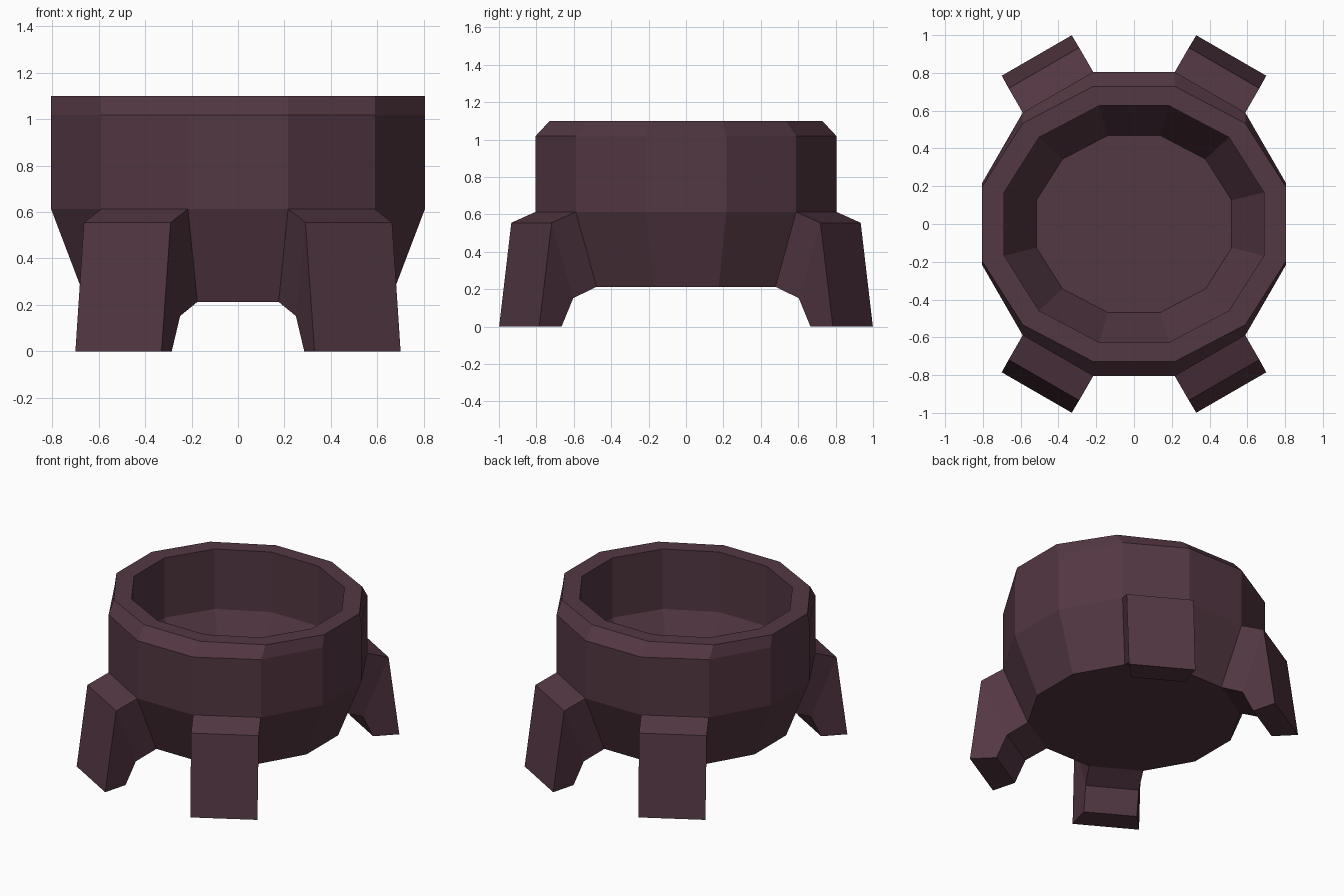
import bpy, bmesh, math

if "Cube" in bpy.data.objects:
    bpy.data.objects.remove(bpy.data.objects["Cube"])

SIDES = 12
plum = bpy.data.materials.new("dark plum")
plum.diffuse_color = (0.086, 0.038, 0.055, 1)
plum.use_nodes = True
plum.node_tree.nodes["Principled BSDF"].inputs["Base Color"].default_value = plum.diffuse_color


def finish(bm, name):
    bmesh.ops.recalc_face_normals(bm, faces=bm.faces)
    me = bpy.data.meshes.new(name)
    bm.to_mesh(me)
    bm.free()
    me.materials.append(plum)
    ob = bpy.data.objects.new(name, me)
    bpy.context.collection.objects.link(ob)
    return ob


def bridge(bm, a, b):
    n = len(a)
    for i in range(n):
        j = (i + 1) % n
        bm.faces.new((a[i], a[j], b[j], b[i]))


# Bowl: twelve-sided rings (flat-to-centre distance, height, y scale)
rings = [
    (0.653, 0.213, 1.0),
    (0.805, 0.613, 1.0),
    (0.805, 1.018, 1.0),
    (0.805, 1.10, 0.905),
    (0.687, 1.10, 0.912),
    (0.687, 0.68, 0.912),
    (0.517, 0.38, 0.907),
]
bm = bmesh.new()
loops = []
for apothem, z, sy in rings:
    r = apothem / math.cos(math.pi / SIDES)
    loop = []
    for k in range(SIDES):
        a = math.radians(15 + 30 * k)
        loop.append(bm.verts.new((r * math.cos(a), r * math.sin(a) * sy, z)))
    loops.append(loop)
for a, b in zip(loops, loops[1:]):
    bridge(bm, a, b)
bm.faces.new(loops[0])
bm.faces.new(loops[-1])
finish(bm, "bowl")

# Legs: each grows out of a lower bowl facet and bends down to the ground.
# Section = outer (distance, height, half width), inner (same)
sections = [
    ((0.805, 0.613, 0.2155), (0.653, 0.213, 0.175)),
    ((0.954, 0.555, 0.2155), (0.795, 0.152, 0.171)),
    ((1.030, 0.0, 0.2140), (0.867, 0.0, 0.171)),
]
names = {60: "back_right_leg", 120: "back_left_leg",
         240: "front_left_leg", 300: "front_right_leg"}
for angle, name in names.items():
    c, s = math.cos(math.radians(angle)), math.sin(math.radians(angle))
    bm = bmesh.new()
    loops = []
    for (ro, zo, wo), (ri, zi, wi) in sections:
        corners = [(ro, -wo, zo), (ro, wo, zo), (ri, wi, zi), (ri, -wi, zi)]
        loops.append([bm.verts.new((r * c - w * s, r * s + w * c, z))
                      for r, w, z in corners])
    for a, b in zip(loops, loops[1:]):
        bridge(bm, a, b)
    bm.faces.new(loops[-1])
    finish(bm, name)
